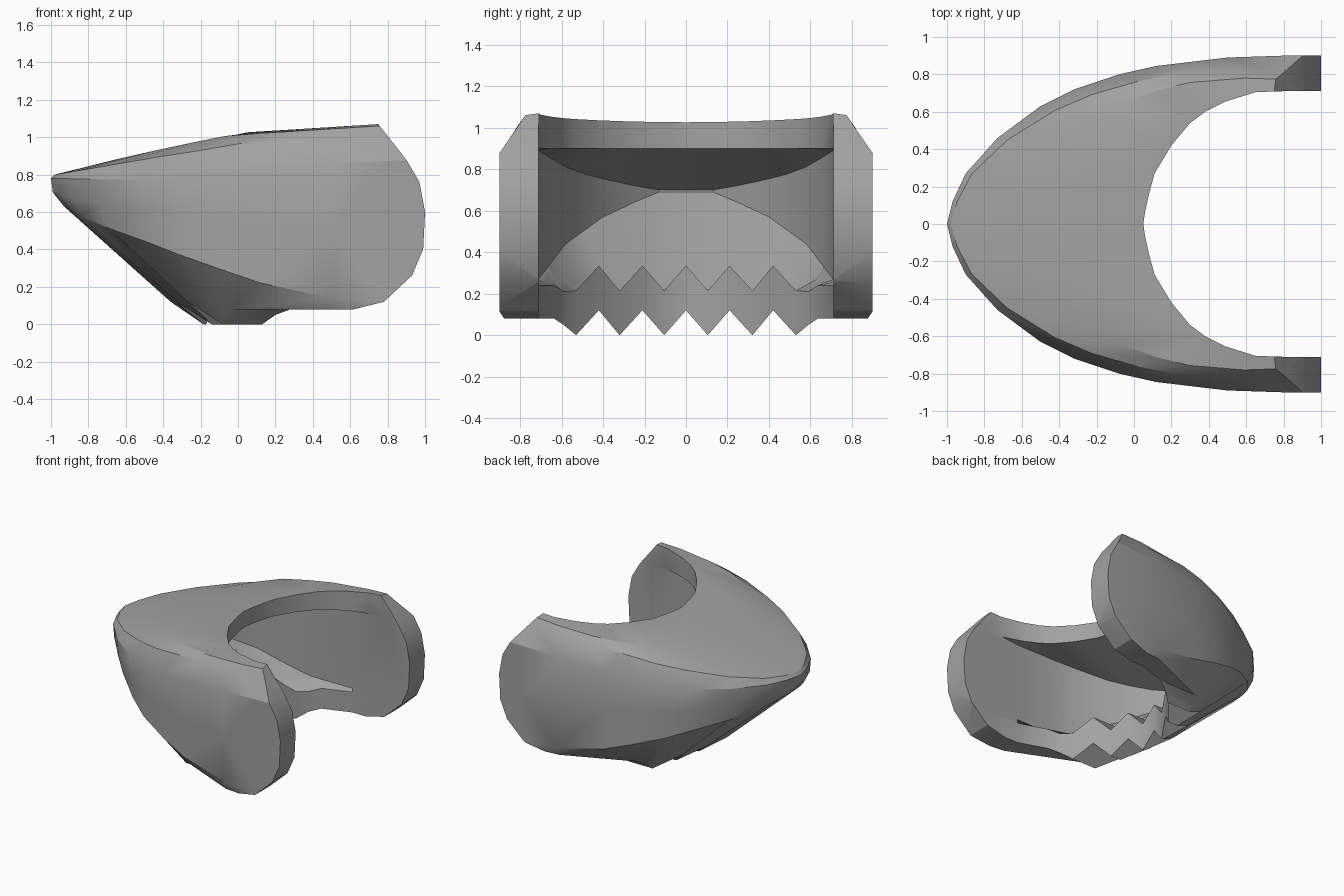
import bpy, bmesh
from mathutils import Vector

cube = bpy.data.objects.get("Cube")
if cube:
    bpy.data.objects.remove(cube, do_unlink=True)


def interp(points, t):
    """Piecewise linear height along a short profile."""
    for (a, u), (b, v) in zip(points, points[1:]):
        if t <= b:
            return u + (v - u) * max(0, t - a) / (b - a)
    return points[-1][1]


def inset(p, q, distance):
    """Move plan point p towards q by a distance."""
    p, q = Vector(p), Vector(q)
    return p + (q - p).normalized() * distance


# Plan curves for one half, from the nose to the back of the arm
tail = [(.8, .71), (1.1, .71)]
outer = [(-1, 0), (-.97, .12), (-.9, .27), (-.73, .46), (-.5, .63), (-.32, .72),
         (-.08, .8), (.12, .845), (.5, .89), (.8, .9), (1.1, .9)]
opening = [(.05, 0), (.06, .07), (.08, .16), (.11, .27), (.2, .42), (.3, .54),
           (.38, .6), (.49, .655), (.65, .705)] + tail
inner = [(-.75, 0), (-.75, .13), (-.65, .25), (-.51, .4), (-.38, .49), (-.24, .58),
         (-.02, .665), (.14, .71), (.5, .71)] + tail

# Toothed lip: its back edge, and the front ends of its ridges and grooves
lip = [(-.19, 0), (-.17, .105), (-.12, .21), (-.05, .32), (.03, .42), (.13, .53),
       (.2, .59), (.28, .635), (.5, .71)] + tail
ridge = [(-.36, 0), (-.185, .105), (-.33, .21), (-.14, .32), (-.27, .42), (-.08, .53),
         (-.06, .59), (-.03, .635), (.5, .865), (.8, .893), (1.1, .893)]
lip_z = [.12, 0, .12, 0, .12, 0, .05, .08, .08, .08, .08]

# Height profiles, along x for the outside and along y for the inside
top_z = [(-1, .8), (-.68, .885), (-.35, .96), (-.05, 1.02), (.75, 1.07), (1.1, 1.09)]
rim_z = [(-1, .8), (-.5, .895), (0, .98), (.75, 1.02), (1.1, 1.03)]
upper_z = [(-1, .78), (-.5, .77), (0, .81), (.5, .86), (1.1, .885)]
lower_z = [(-1, .63), (-.85, .55), (-.5, .44), (-.2, .33), (.3, .16), (.78, .11), (1.1, .1)]
floor_z = [(0, .69), (.13, .69), (.25, .64), (.4, .57), (.58, .44), (.71, .27)]
ceiling_z = [(0, .7), (.13, .7), (.33, .735), (.5, .78), (.6, .82), (.71, .89)]


def section(k):
    """Closed cross-section of the shell at station k."""
    p, h, i, e, g, z = outer[k], opening[k], inner[k], lip[k], ridge[k], lip_z[k]
    x, lean = p[0], max(0, 1 - (p[0] + 1) / .7)
    up, low = interp(upper_z, x), interp(lower_z, x)
    rim = inset(p, h, min(.1, .02 + .12 * (x + 1)))
    crown = rim.lerp(Vector(h), .3)
    mid = inset(p, i, .01 * lean)
    base = inset(p, i, .07 * lean)
    floor = (*i, interp(floor_z, i[1]))
    toothed = k < 6
    lip_top = (*e, z + (.215 if toothed else .16))
    groove_top = (*g, z + .215) if toothed else Vector(lip_top).lerp(Vector(floor), .5)
    return [(*h, interp(top_z, h[0])), (*crown, interp(top_z, crown.x) - .01),
            (*rim, interp(rim_z, x)), (*p, up),
            (*mid, up + (low - up) * .5), (*base, low), (*g, z), (*e, z),
            lip_top, groove_top, floor, (*i, interp(ceiling_z, i[1])), (*h, .9)]


half = [section(k) for k in range(len(outer))]
mirrored = [[(x, -y, z) for x, y, z in s] for s in reversed(half[1:])]
bm = bmesh.new()
rings = [[bm.verts.new(co) for co in s] for s in mirrored + half]
count = len(rings[0])
for a, b in zip(rings, rings[1:]):
    for j in range(count):
        n = (j + 1) % count
        bm.faces.new((a[j], a[n], b[n], b[j]))
bm.faces.new(rings[0])
bm.faces.new(rings[-1])
bmesh.ops.recalc_face_normals(bm, faces=bm.faces[:])

# Trim both arm ends to a rounded side profile
profile = [(.62, .08), (.78, .12), (.93, .26), (.99, .4), (1, .6), (.97, .76),
           (.9, .88), (.75, 1.07)]
for (x, z), (u, w) in zip(profile, profile[1:]):
    cut = bmesh.ops.bisect_plane(bm, geom=bm.verts[:] + bm.edges[:] + bm.faces[:],
                                 dist=1e-5, plane_co=(x, 0, z),
                                 plane_no=(w - z, 0, x - u), clear_outer=True)
    edges = [g for g in cut["geom_cut"] if isinstance(g, bmesh.types.BMEdge)]
    bmesh.ops.holes_fill(bm, edges=edges, sides=0)
bmesh.ops.recalc_face_normals(bm, faces=bm.faces[:])

mesh = bpy.data.meshes.new("jaw_shell")
bm.to_mesh(mesh)
bm.free()
shell = bpy.data.objects.new("jaw_shell", mesh)
bpy.context.collection.objects.link(shell)

# Single grey material
grey = bpy.data.materials.new("grey")
grey.use_nodes = True
grey.diffuse_color = (.36, .36, .36, 1)
grey.node_tree.nodes["Principled BSDF"].inputs["Base Color"].default_value = (.36, .36, .36, 1)
mesh.materials.append(grey)

bpy.context.view_layer.objects.active = shell
shell.select_set(True)
bpy.ops.object.shade_smooth_by_angle(angle=.45)
